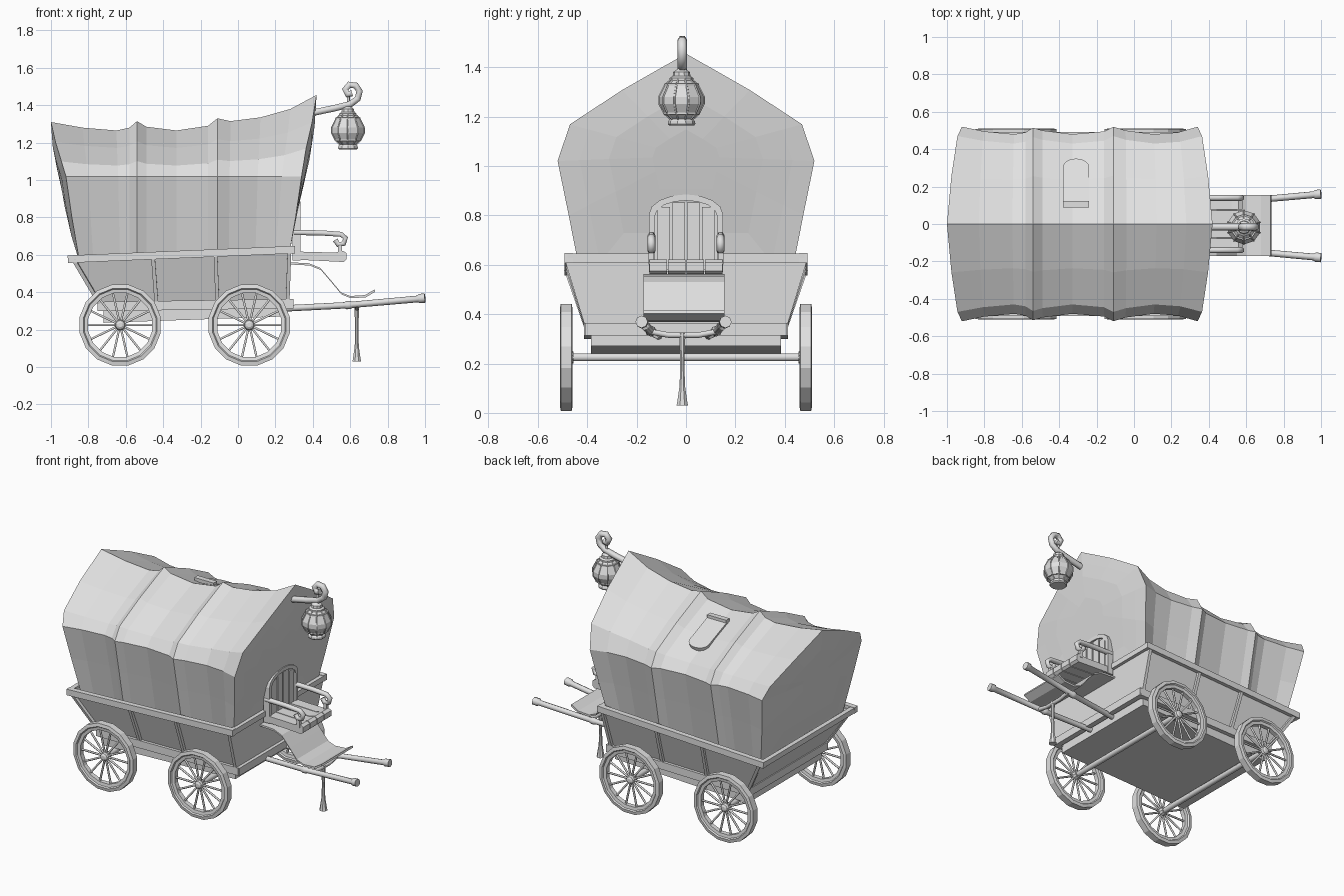
import bpy, bmesh, math
from mathutils import Vector, Matrix

if "Cube" in bpy.data.objects:
    bpy.data.objects.remove(bpy.data.objects["Cube"], do_unlink=True)

grey = bpy.data.materials.new("plain grey")
grey.use_nodes = True
grey.diffuse_color = (0.75, 0.75, 0.75, 1)
grey.node_tree.nodes["Principled BSDF"].inputs["Base Color"].default_value = grey.diffuse_color


def finish(name, bm):
    bmesh.ops.recalc_face_normals(bm, faces=bm.faces)
    mesh = bpy.data.meshes.new(name)
    bm.to_mesh(mesh)
    bm.free()
    mesh.materials.append(grey)
    ob = bpy.data.objects.new(name, mesh)
    bpy.context.collection.objects.link(ob)
    return ob


def loft(name, rings, wrap=False):
    """Skin a list of closed rings; wrap joins last to first, else ends are capped."""
    bm = bmesh.new()
    vs = [[bm.verts.new(p) for p in r] for r in rings]
    n = len(vs[0])
    pairs = list(zip(vs, vs[1:])) + ([(vs[-1], vs[0])] if wrap else [])
    for a, b in pairs:
        for i in range(n):
            j = (i + 1) % n
            bm.faces.new((a[i], a[j], b[j], b[i]))
    if not wrap:
        bm.faces.new(vs[0])
        bm.faces.new(vs[-1])
    return finish(name, bm)


def prism(name, pts, vec):
    return loft(name, [pts, [Vector(p) + Vector(vec) for p in pts]])


def lathe(name, profile, segs, matrix, wrap=False):
    rings = []
    for r, h in profile:
        angles = [math.tau * (i + .5) / segs for i in range(segs)]
        rings.append([matrix @ Vector((r * math.cos(a), r * math.sin(a), h)) for a in angles])
    return loft(name, rings, wrap)


def beam(name, a, b, w, h):
    """Rectangular bar from a to b, h tall and w wide."""
    a, b = Vector(a), Vector(b)
    d = (b - a).normalized()
    up = Vector((0, 0, 1)) if abs(d.z) < .8 else Vector((1, 0, 0))
    s = d.cross(up).normalized()
    u = s.cross(d)
    corners = [s * (w / 2 * i) + u * (h / 2 * j) for i, j in ((-1, -1), (1, -1), (1, 1), (-1, 1))]
    return loft(name, [[p + c for c in corners] for p in (a, b)])


def tube(name, pts, radius, res=1):
    """Round bar along a path; radius is one value or one per point."""
    cu = bpy.data.curves.new(name, 'CURVE')
    cu.dimensions = '3D'
    cu.bevel_depth = 1
    cu.bevel_resolution = res
    cu.use_fill_caps = True
    sp = cu.splines.new('POLY')
    sp.points.add(len(pts) - 1)
    for i, (q, p) in enumerate(zip(sp.points, pts)):
        q.co = (*p, 1)
        q.radius = radius[i] if isinstance(radius, (list, tuple)) else radius
    tmp = bpy.data.objects.new(name + "_path", cu)
    bpy.context.collection.objects.link(tmp)
    dg = bpy.context.evaluated_depsgraph_get()
    mesh = bpy.data.meshes.new_from_object(tmp.evaluated_get(dg))
    bpy.data.objects.remove(tmp, do_unlink=True)
    bm = bmesh.new()
    bm.from_mesh(mesh)
    bpy.data.meshes.remove(mesh)
    return finish(name, bm)


# Canvas cover: cross-sections with leaning ends and raised hoops
def section(x_low, x_ridge, ridge, width):
    sh, sw = 1.08 + (ridge - 1.27) * .48, width - .05
    half = [(width - .1, .52, 0), (width - .045, .8, .3), (width, 1.02, .5), (sw, sh, .65),
            (sw * .55, sh + (ridge - sh) * .45 + .01, .85)]
    pts = [(-y, z, t) for y, z, t in half] + [(0, ridge, 1)] + half[::-1]
    return [Vector((x_low + (x_ridge - x_low) * t, y, z)) for y, z, t in pts]


stations = [
    (-.84, -1.0, 1.31, .52), (-.77, -.83, 1.28, .495), (-.63, -.65, 1.265, .48),
    (-.58, -.58, 1.28, .49), (-.54, -.54, 1.315, .515), (-.49, -.49, 1.285, .5),
    (-.33, -.33, 1.265, .48), (-.16, -.16, 1.29, .495), (-.11, -.11, 1.33, .52),
    (-.05, -.04, 1.315, .5), (.09, .12, 1.335, .48), (.19, .28, 1.38, .49),
    (.26, .42, 1.455, .52)]


def pillow(ring, centre, bulge, low):
    """Shrink an end ring toward its centre, swelling along x above the height low."""
    c = Vector(centre)
    rings = []
    for s, amount in ((.83, .35), (.6, .8), (.26, 1)):
        pts = [c + (p - c) * s for p in ring]
        rings.append([p + Vector((bulge * amount * max(0, min(1, (p.z - low) / .35)), 0, 0))
                      for p in pts])
    return rings


body = [section(*s) for s in stations]
back = pillow(body[0], (-.92, 0, .98), -.028, .4)
front = pillow(body[-1], (.342, 0, 1.04), .026, .72)
loft("canvas_cover", back[::-1] + body + front)


# Arched hatch on the far roof slope
def roof(y):
    return 1.253 - .4 * y


outline = [(.07, .1)] + [(.07 * math.cos(a), .295 + .045 * math.sin(a))
                         for a in [math.pi * i / 8 for i in range(9)]] + [(-.07, .1)]
prism("roof_hatch", [(-.31 + x, y, roof(y)) for x, y in outline], (0, .01, .028))
beam("hatch_sill", (-.38, .105, 1.24), (-.24, .105, 1.24), .035, .03)


# Wagon bed: flared tub sloping gently upward to the hitch end
def top_z(x):
    return .615 + .042 * x


def low_z(x):
    return .335 + .015 * x


def rect(x0, x1, y, z):
    return [(x0, -y, z(x0)), (x1, -y, z(x1)), (x1, y, z(x1)), (x0, y, z(x0))]


loft("wagon_bed", [rect(-.73, .275, .385, low_z), rect(-.89, .285, .475, top_z),
                   rect(-.86, .26, .45, top_z),
                   rect(-.84, .25, .44, lambda x: top_z(x) - .04)])
loft("chassis", [rect(-.72, .25, .385, lambda x: .262 + .035 * x),
                 rect(-.72, .25, .385, lambda x: .325 + .02 * x)])
for s, side in ((-1, "near"), (1, "far")):
    beam(f"top_rail_{side}", (-.91, s * .475, top_z(-.91)), (.305, s * .475, top_z(.305)), .035, .04)
    beam(f"bottom_rail_{side}", (-.74, s * .395, low_z(-.74)), (.29, s * .395, low_z(.29)), .035, .05)
    for i, (xt, xb) in enumerate(((-.88, -.73), (-.455, -.435), (-.12, -.11), (.275, .265))):
        beam(f"side_post_{side}_{i}", (xb, s * .392, low_z(xb)), (xt, s * .48, top_z(xt)), .025, .02)
for x, xl, end in ((-.895, -.735, "back"), (.29, .28, "front")):
    beam(f"top_rail_{end}", (x, -.48, top_z(x)), (x, .48, top_z(x)), .03, .035)
    beam(f"bottom_rail_{end}", (xl, -.41, low_z(xl)), (xl, .41, low_z(xl)), .035, .05)

# Wheels and axles
for x, place in ((-.63, "back"), (.06, "front")):
    tube(f"axle_{place}", [(x, -.46, .225), (x, .46, .225)], .018)
    for s in (-1, 1):
        name = f"{place}_wheel_{'near' if s < 0 else 'far'}"
        m = Matrix.Translation((x, s * .485, .225)) @ Matrix.Rotation(-s * math.pi / 2, 4, 'X')
        lathe(name + "_rim", [(.174, -.015), (.194, -.018), (.2, -.026), (.221, -.022), (.221, .022),
                              (.2, .026), (.194, .018), (.174, .015)], 16, m, wrap=True)
        lathe(name + "_hub", [(.024, -.03), (.03, 0), (.024, .018), (.012, .025)], 10, m)
        for k in range(14):
            a = math.tau * k / 14
            d = Vector((math.cos(a), math.sin(a), 0))
            tube(f"{name}_spoke_{k}", [m @ (d * .02), m @ (d * .18)], .0065)


# Driver's bench: arched back, slatted seat, curled arms
def arch(x, w, spring, rise):
    curve = [(x, w * math.cos(a), spring + rise * math.sin(a))
             for a in [math.pi * i / 8 for i in range(9)]]
    return [(x, w, .57)] + curve + [(x, -w, .57)]


prism("bench_back", arch(.296, .13, .8, .065), (.026, 0, 0))
loft("bench_back_frame", list(zip(arch(.292, .125, .8, .06), arch(.292, .15, .805, .08),
                                  arch(.335, .15, .805, .08), arch(.335, .125, .8, .06))))
for i in range(4):
    y = -.09 + .06 * i
    beam(f"back_slat_{i}", (.322, y, .58), (.322, y, .855 - 2.5 * y * y), .05, .016)
    # seat boards run forward and roll over at the front
    y *= 1.25
    nose = [(.3, .575), (.3, .618), (.52, .612), (.56, .622), (.58, .61), (.58, .575), (.565, .562)]
    prism(f"seat_board_{i}", [(x, y - .035, z) for x, z in nose], (0, .07, 0))
for s in (-1, 1):
    path = [(.3, .72), (.45, .717), (.55, .71), (.575, .69), (.565, .66), (.535, .655), (.52, .68)]
    tube(f"armrest_{s}", [(x, s * .14, z) for x, z in path], .016)
    beam(f"arm_post_{s}", (.545, s * .14, .6), (.545, s * .14, .66), .022, .022)

# Curved footboard
steps = [(.28, .56), (.38, .555), (.44, .53), (.5, .46), (.55, .4), (.6, .38), (.68, .385), (.73, .415)]
loft("footboard", [[(x, -.172, z), (x, .155, z), (x + .004, .155, z - .012), (x + .004, -.172, z - .012)]
                   for x, z in steps])

# Hitch shafts, crossbar and prop leg
for s in (-1, 1):
    path = [(.22, .312), (.57, .33), (.58, .331), (.6, .332), (.61, .333), (.96, .364), (.97, .366), (1.0, .369)]
    radii = [.017, .017, .022, .022, .017, .018, .025, .025]
    tube(f"hitch_shaft_{s}", [(x, s * (.08 + .09 * x) - .01, z) for x, z in path], radii, 2)
tube("crossbar", [(.635, -.15, .33), (.635, -.07, .315), (.635, .05, .315), (.635, .13, .33)], .013)
lathe("prop_leg", [(.025, .03), (.022, .045), (.012, .11), (.009, .2), (.014, .325)], 8,
      Matrix.Translation((.635, -.015, 0)))

# Lantern arm with a scrolled tip
scroll = [(.3, 1.335), (.4, 1.36), (.52, 1.385), (.6, 1.405), (.64, 1.435), (.65, 1.475), (.63, 1.505),
          (.595, 1.51), (.573, 1.485), (.585, 1.458), (.61, 1.465)]
tube("lantern_arm", [(x, -.015, z) for x, z in scroll], .02)

# Lantern with slim cage bars
place = Matrix.Translation((.588, -.018, 0))
shape = [(.045, 1.188), (.07, 1.212), (.091, 1.252), (.091, 1.28), (.066, 1.33), (.042, 1.35)]
lathe("lantern_glass", shape, 10, place)
lathe("lantern_base", [(.05, 1.163), (.056, 1.17), (.054, 1.182), (.042, 1.195)], 10, place)
lathe("lantern_cap", [(.048, 1.346), (.048, 1.356), (.036, 1.364), (.034, 1.38), (.012, 1.395)], 10, place)
for r, z in (shape[1], shape[4]):
    lathe("lantern_band", [(r - .01, z - .004), (r + .004, z - .004), (r + .004, z + .004),
                           (r - .01, z + .004)], 10, place, wrap=True)
for k in range(10):
    a = math.tau * (k + .5) / 10
    tube(f"lantern_bar_{k}", [place @ Vector((r * math.cos(a), r * math.sin(a), z)) for r, z in shape], .004)
tube("lantern_link", [(.59, -.015, 1.385), (.59, -.015, 1.46)], .008)
